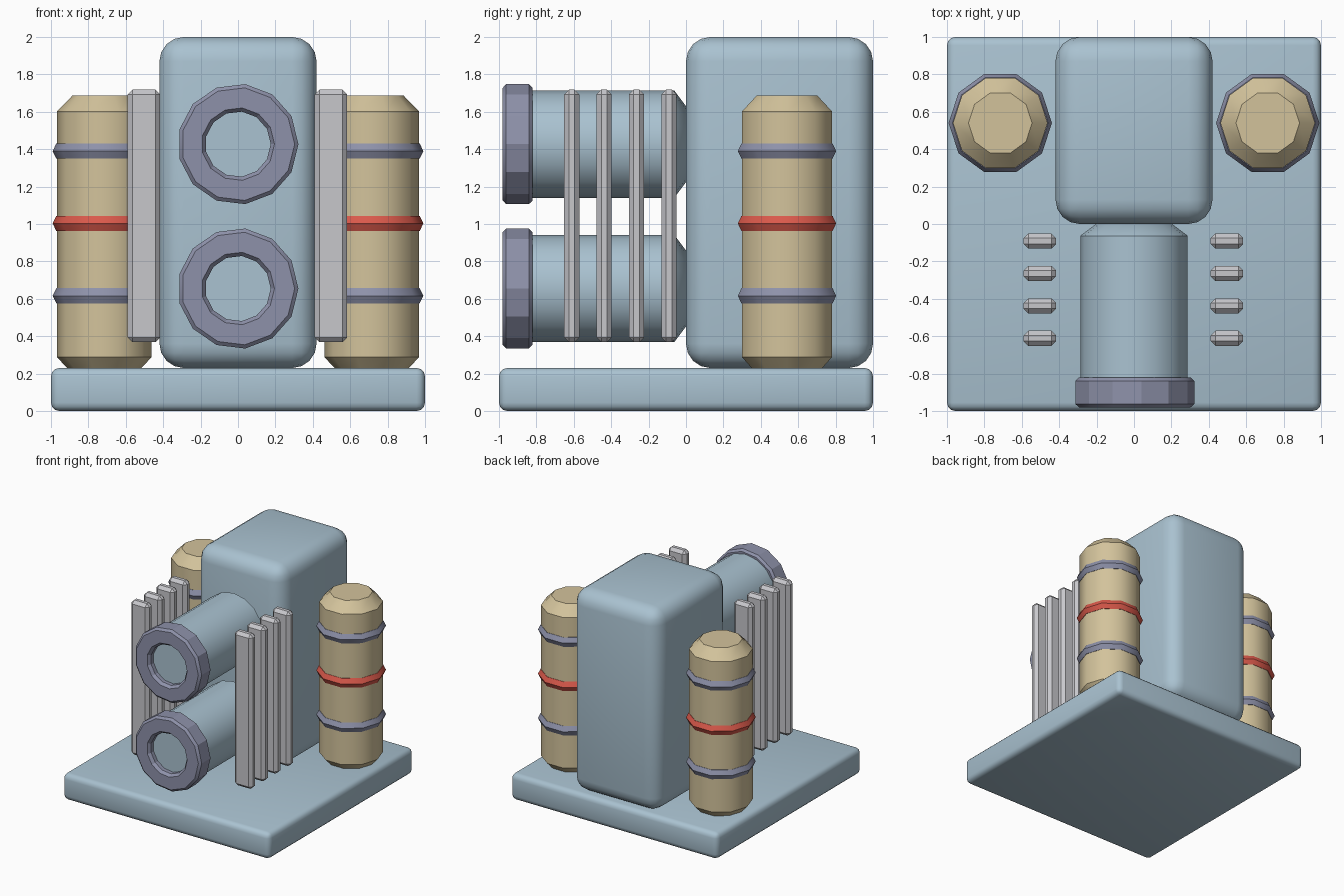
import bpy, math
from mathutils import Matrix, Vector

if "Cube" in bpy.data.objects:
    bpy.data.objects.remove(bpy.data.objects["Cube"])


def material(name, rgb):
    m = bpy.data.materials.new(name)
    m.diffuse_color = (*rgb, 1)
    m.use_nodes = True
    m.node_tree.nodes["Principled BSDF"].inputs["Base Color"].default_value = m.diffuse_color
    return m


BLUE = material("pale_blue", (0.40, 0.54, 0.635))
SAND = material("sand", (0.65, 0.545, 0.33))
SLATE = material("slate_grey", (0.27, 0.285, 0.40))
SILVER = material("light_grey", (0.57, 0.57, 0.60))
RED = material("warning_red", (0.70, 0.10, 0.07))


def finish(ob, mat, angle):
    ob.data.materials.append(mat)
    bpy.ops.object.select_all(action='DESELECT')
    ob.select_set(True)
    bpy.context.view_layer.objects.active = ob
    if angle:
        bpy.ops.object.shade_smooth_by_angle(angle=math.radians(angle))
    return ob


def box(name, lo, hi, bevel, segments, mat, angle=40):
    """Bevelled box between two corners."""
    lo, hi = Vector(lo), Vector(hi)
    bpy.ops.mesh.primitive_cube_add(size=1, location=(lo + hi) / 2)
    ob = bpy.context.object
    ob.name = name
    ob.scale = hi - lo
    bpy.ops.object.transform_apply(location=False, rotation=False, scale=True)
    mod = ob.modifiers.new("bevel", 'BEVEL')
    mod.width, mod.segments = bevel, segments
    bpy.ops.object.modifier_apply(modifier="bevel")
    return finish(ob, mat, angle)


def lathe(name, profile, sides, location, mat, closed=False, along_y=False, angle=40):
    """Spin (radius, height) points; open profiles get end caps."""
    n = len(profile)
    verts = [(r * math.cos(2 * math.pi * i / sides), r * math.sin(2 * math.pi * i / sides), h)
             for i in range(sides) for r, h in profile]
    faces = []
    for i in range(sides):
        a, b = i * n, (i + 1) % sides * n
        for j in range(n if closed else n - 1):
            k = (j + 1) % n
            faces.append((a + j, b + j, b + k, a + k))
    if not closed:
        faces.append([i * n for i in reversed(range(sides))])
        faces.append([i * n + n - 1 for i in range(sides)])
    me = bpy.data.meshes.new(name)
    me.from_pydata(verts, [], faces)
    if along_y:   # height runs towards the front (-y)
        me.transform(Matrix.Rotation(math.radians(90), 4, 'X'))
    ob = bpy.data.objects.new(name, me)
    ob.location = location
    bpy.context.collection.objects.link(ob)
    return finish(ob, mat, angle)


# base slab and main tower
box("base_slab", (-1, -1, 0), (1, 1, 0.23), 0.045, 3, BLUE)
box("tower", (-0.42, 0, 0.23), (0.42, 1, 2.0), 0.13, 4, BLUE)

# two horizontal barrels with a collar round each mouth
barrel = [(0.19, -0.01), (0.287, 0.063), (0.287, 0.92)]
collar = [(0.175, 0.84), (0.28, 0.822), (0.305, 0.822), (0.323, 0.84),
          (0.323, 0.962), (0.303, 0.98), (0.195, 0.98), (0.175, 0.955)]
for label, z in (("lower", 0.655), ("upper", 1.427)):
    lathe(label + "_barrel", barrel, 16, (0, 0, z), BLUE, along_y=True)
    lathe(label + "_collar", collar, 13, (0, 0, z), SLATE, closed=True, along_y=True, angle=20)

# side canisters with bands
canister = [(0.17, 0.20), (0.253, 0.288), (0.253, 1.602), (0.17, 1.687)]
band = [(0.23, -0.041), (0.256, -0.041), (0.276, 0), (0.256, 0.041), (0.23, 0.041)]
for side, x in (("left", -0.715), ("right", 0.715)):
    lathe(side + "_canister", canister, 10, (x, 0.54, 0), SAND)
    for label, z, mat in (("low", 0.616, SLATE), ("middle", 1.003, RED), ("high", 1.39, SLATE)):
        lathe(f"{side}_{label}_band", band, 10, (x, 0.54, z), mat, closed=True)

# upright grille bars beside the barrels
for side, x in (("left", -0.503), ("right", 0.497)):
    for i in range(4):
        y = -0.091 - 0.1735 * i
        box(f"{side}_grille_bar_{i + 1}", (x - 0.087, y - 0.041, 0.368),
            (x + 0.087, y + 0.041, 1.718), 0.026, 1, SILVER, angle=0)
